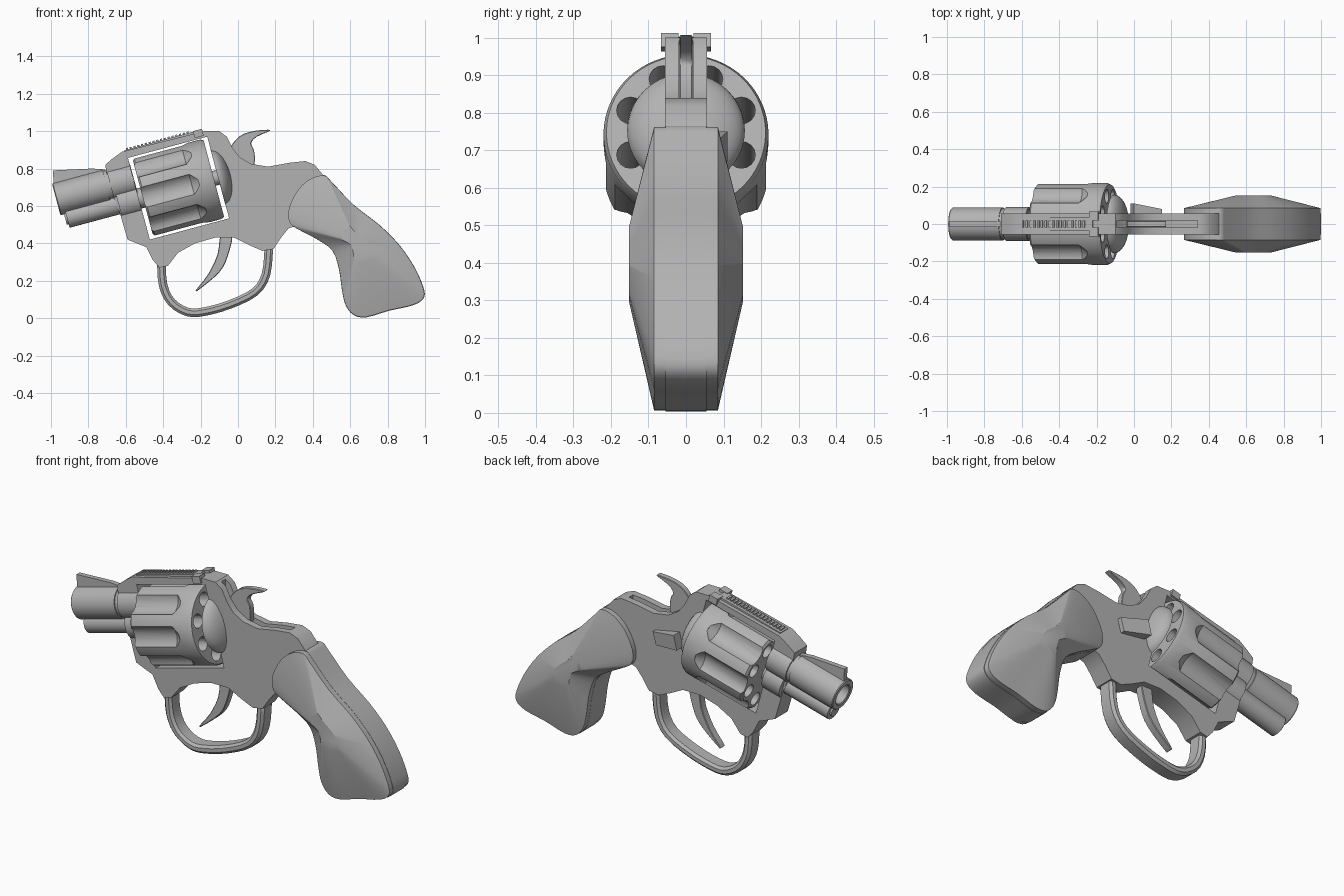
import bpy, bmesh, math
from mathutils import Vector

cube = bpy.data.objects.get("Cube")
if cube:
    bpy.data.objects.remove(cube, do_unlink=True)

steel = bpy.data.materials.new("plain grey")
steel.use_nodes = True
GREY = (0.45, 0.45, 0.45, 1)
steel.diffuse_color = GREY
steel.node_tree.nodes["Principled BSDF"].inputs["Base Color"].default_value = GREY

TILT = math.radians(15)
CYL_V = -0.11          # axis of drum and rod below the barrel axis


def tilted(u, v):
    """Barrel-aligned coordinates to world x, z."""
    c, s = math.cos(TILT), math.sin(TILT)
    return (-0.972 + u * c - v * s, 0.635 + u * s + v * c)


def finish(name, bm, angle=35):
    bmesh.ops.remove_doubles(bm, verts=bm.verts, dist=0.0001)
    bmesh.ops.recalc_face_normals(bm, faces=bm.faces)
    mesh = bpy.data.meshes.new(name)
    bm.to_mesh(mesh)
    bm.free()
    mesh.materials.append(steel)
    obj = bpy.data.objects.new(name, mesh)
    bpy.context.collection.objects.link(obj)
    shade(obj, angle)
    return obj


def shade(obj, angle=35):
    bpy.ops.object.select_all(action='DESELECT')
    obj.select_set(True)
    bpy.context.view_layer.objects.active = obj
    bpy.ops.object.shade_smooth_by_angle(angle=math.radians(angle))


def add_prism(bm, pts, y0, y1):
    near = [bm.verts.new((x, y0, z)) for x, z in pts]
    far = [bm.verts.new((x, y1, z)) for x, z in pts]
    bm.faces.new(near)
    bm.faces.new(far[::-1])
    for i in range(len(pts)):
        j = (i + 1) % len(pts)
        bm.faces.new((near[j], near[i], far[i], far[j]))


def prism(name, pts, half, bevel=0):
    bm = bmesh.new()
    add_prism(bm, pts, -half, half)
    obj = finish(name, bm)
    if bevel:
        mod = obj.modifiers.new("bevel", 'BEVEL')
        mod.width, mod.segments, mod.limit_method = bevel, 1, 'ANGLE'
    return obj


def block(u0, u1, v0, v1):
    return [tilted(u0, v0), tilted(u1, v0), tilted(u1, v1), tilted(u0, v1)]


def add_lathe(bm, profile, v=0, y=0, sides=40, turn=0):
    """Revolve (u, radius) points about a line parallel to the barrel."""
    rings = []
    for k in range(sides):
        a = math.tau * (k + turn) / sides
        ring = []
        for u, r in profile:
            x, z = tilted(u, v + r * math.sin(a))
            ring.append(bm.verts.new((x, y + r * math.cos(a), z)))
        rings.append(ring)
    for k in range(sides):
        a, b = rings[k], rings[(k + 1) % sides]
        for i in range(len(profile) - 1):
            bm.faces.new((a[i], a[i + 1], b[i + 1], b[i]))


def lathe(name, profile, v=0, sides=40):
    bm = bmesh.new()
    add_lathe(bm, profile, v, sides=sides)
    bmesh.ops.dissolve_degenerate(bm, dist=0.0001, edges=bm.edges)
    return finish(name, bm)


def rod(u0, u1, r):
    return [(u0, 0), (u0, r), (u1, r), (u1, 0)]


def cut(obj, cutter):
    cutter.hide_render = True
    mod = obj.modifiers.new("cut", 'BOOLEAN')
    mod.operation, mod.solver, mod.object = 'DIFFERENCE', 'EXACT', cutter
    bpy.context.view_layer.objects.active = obj
    bpy.ops.object.modifier_apply(modifier=mod.name)
    bpy.data.objects.remove(cutter, do_unlink=True)
    shade(obj)


def rounded(pts, closed=True, steps=3):
    """Catmull-Rom curve through the points."""
    n, out = len(pts), []
    p = [Vector(q) for q in pts]
    get = (lambda i: p[i % n]) if closed else (lambda i: p[max(0, min(n - 1, i))])
    for i in range(n if closed else n - 1):
        a, b, c, d = (get(i + k) for k in (-1, 0, 1, 2))
        for s in range(steps):
            t = s / steps
            out.append((2*b + (c - a)*t + (2*a - 5*b + 4*c - d)*t*t + (3*b - a - 3*c + d)*t**3) / 2)
    if not closed:
        out.append(p[-1])
    return out


# Frame with drum window and hammer channel
frame = prism("frame", [
    (-.71, .82), (-.675, .85), (-.62, .89), (-.18, 1.0), (-.10, 1.0), (-.06, .97), (-.03, .91),
    (.01, .86), (.07, .825), (.16, .81), (.27, .83), (.36, .84), (.41, .82), (.46, .76),
    (.6, .58), (.52, .44), (.41, .45), (.33, .5), (.27, .48), (.23, .43), (.19, .37), (.13, .36),
    (.06, .39), (-.02, .43), (-.125, .43), (-.23, .4), (-.32, .35), (-.375, .28), (-.42, .27),
    (-.455, .31), (-.49, .38), (-.59, .42), (-.605, .47), (-.64, .59), (-.69, .7)], 0.056)
cut(frame, prism("window_cutter", block(.428, .867, -.337, .115), 0.2))
cut(frame, prism("channel_cutter", [(-.09, 1.1), (-.09, .9), (0, .81), (.1, .775), (.34, .79),
                                    (.34, .9), (.1, .95)], 0.018))

# Barrel with bore, collar, ejector rod and yoke
lathe("barrel", [(.35, 0), (.35, .05), (.004, .055), (0, .06), (0, .083), (.005, .088),
                 (.28, .088), (.28, .082), (.43, .082), (.43, 0)])
lathe("barrel_collar", rod(.3, .427, .09))
lathe("ejector_rod", rod(.03, .45, .055), CYL_V, 20)
lathe("rod_tip", rod(.02, .1, .035), CYL_V, 16)
lathe("yoke", rod(.315, .427, .085), CYL_V, 24)
prism("under_lug", block(.05, .4, -.12, -.05), 0.03)

# Drum: eight chambers, eight flutes
drum = lathe("drum", [(.45, 0), (.45, .208), (.46, .22), (.825, .22), (.843, .212), (.843, 0)],
             CYL_V, 64)
bm = bmesh.new()
for k in range(8):
    a = math.tau * (k + .5) / 8
    add_lathe(bm, rod(.4, .9, .037), CYL_V + .16 * math.sin(a), .16 * math.cos(a), 16)
    a = math.tau * k / 8
    add_lathe(bm, [(.4, 0), (.4, .075), (.72, .075), (.76, .045), (.765, 0)],
              CYL_V + .262 * math.sin(a), .262 * math.cos(a), 16)
cut(drum, finish("drum_cutter", bm))
lathe("drum_axle", rod(.42, .88, .04), CYL_V, 16)

# Domed recoil shield
dome = [(.866 + .072 * math.sin(t), .157 * math.cos(t))
        for t in (math.pi / 2 * k / 8 for k in range(9))]
lathe("recoil_dome", [(.866, 0)] + dome, CYL_V)

# Sights and ribbed top strap
prism("front_sight", [(-.985, .71), (-.99, .79), (-.78, .80), (-.71, .795), (-.71, .77)], 0.014)
prism("top_rib", block(.42, .82, .14, .16), 0.034)
bm = bmesh.new()
for k in range(17):
    u = .43 + k * .021
    add_prism(bm, block(u, u + .011, .15, .168), -0.018, 0.018)
finish("rib_teeth", bm)
for side in (-1, 1):
    bm = bmesh.new()
    add_prism(bm, block(.8, .85, .125, .163), side * .02, side * .066)
    finish("rear_sight_" + ("left" if side > 0 else "right"), bm)

# Hammer and trigger
prism("hammer", rounded([(.175, 1.005), (.1, 1.003), (.03, .985), (-.015, .95), (-.04, .9),
                         (-.01, .82), (.07, .79), (.09, .84), (.085, .9), (.07, .935),
                         (.1, .97)]), 0.017, .003)
prism("trigger", rounded([(-.09, .45), (-.11, .34), (-.16, .235), (-.225, .15), (-.205, .155),
                          (-.1, .245), (-.055, .33), (-.03, .45)]), 0.022, .004)

# Trigger guard band
path = rounded([(-.41, .3), (-.4, .175), (-.355, .085), (-.27, .033), (-.18, .035), (-.045, .073),
                (.09, .14), (.15, .235), (.165, .38)], closed=False)
outer, inner = [], []
for i, p in enumerate(path):
    d = (path[min(i + 1, len(path) - 1)] - path[max(i - 1, 0)]).normalized()
    n = Vector((d.y, -d.x)) * .023
    outer.append(p - n)
    inner.append(p + n)
prism("trigger_guard", outer + inner[::-1], 0.045, .013)

# Grip: outline walls rising to a small central facet on each side
outline = rounded([
    (.46, .765), (.5, .73), (.62, .605), (.755, .5), (.86, .395), (.94, .28), (.99, .17),
    (.995, .11), (.94, .07), (.81, .04), (.69, .005), (.62, .015), (.575, .07), (.555, .155),
    (.54, .26), (.505, .36), (.425, .42), (.34, .465), (.275, .51), (.27, .59), (.32, .69),
    (.39, .75)])
prism("backstrap", outline, 0.055)
centre = Vector((.64, .4))
bm = bmesh.new()
loops = []
for y, scale in ((-.152, .26), (-.085, .992), (.085, .992), (.152, .26)):
    pts = [centre + (p - centre) * scale for p in outline]
    loops.append([bm.verts.new((p.x, y, p.y)) for p in pts])
for a, b in zip(loops, loops[1:]):
    for i in range(len(a)):
        j = (i + 1) % len(a)
        bm.faces.new((a[i], a[j], b[j], b[i]))
bm.faces.new(loops[0])
bm.faces.new(loops[-1][::-1])
finish("grip", bm, 28)

# Drum release latch on the left side
bm = bmesh.new()
add_prism(bm, [(-.02, .67), (.13, .65), (.15, .72), (.0, .75)], .05, .11)
for v in bm.verts:
    if v.co.y > .1 and v.co.x > .05:
        v.co.y -= .03
finish("release_latch", bm)
